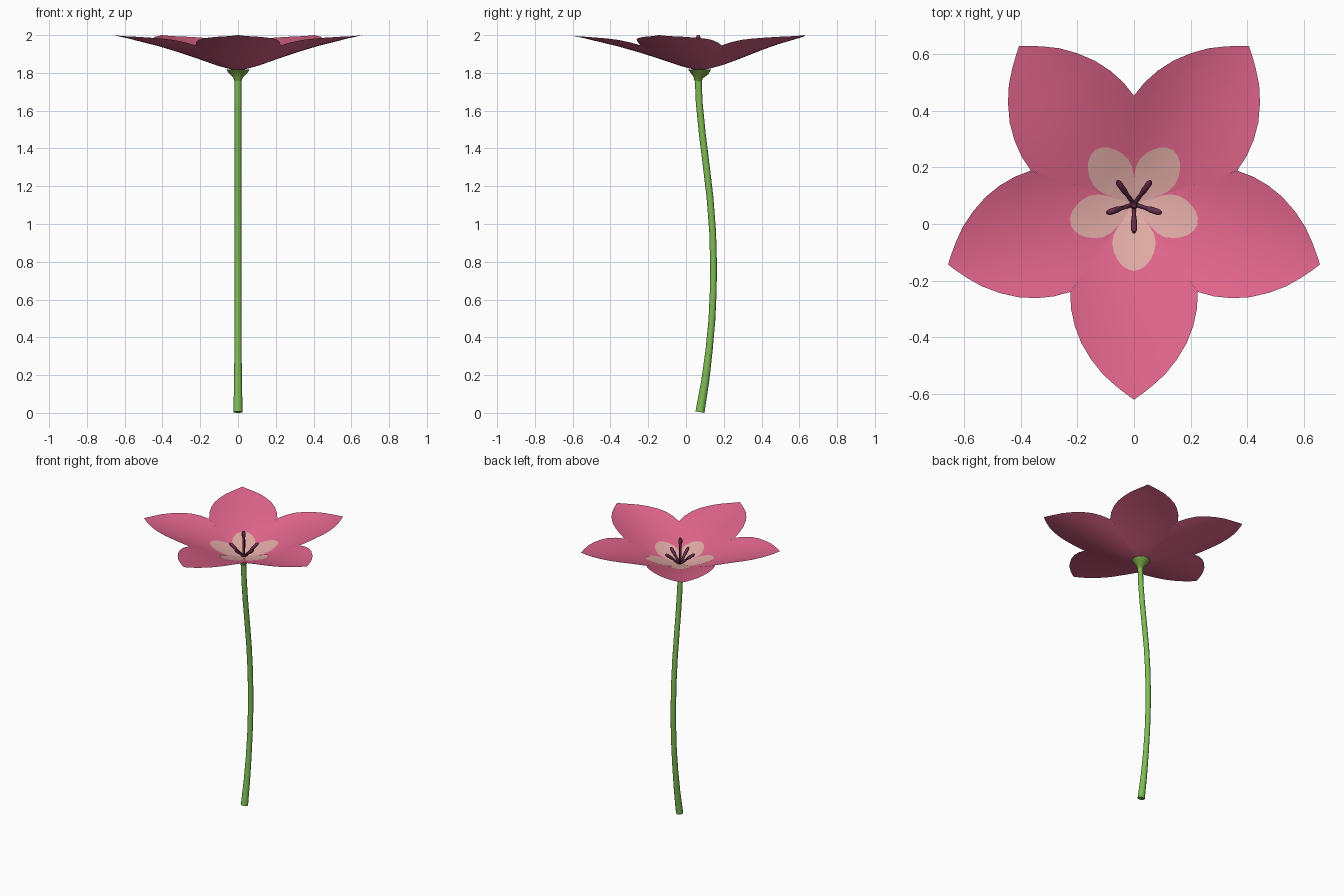
import bpy, bmesh, math
from mathutils import Vector

if "Cube" in bpy.data.objects:
    bpy.data.objects.remove(bpy.data.objects["Cube"])

CY = 0.07  # flower axis sits slightly behind the origin
ANGLES = [math.radians(-90 + 72 * i) for i in range(5)]


def material(name, rgb):
    m = bpy.data.materials.new(name)
    m.diffuse_color = (*rgb, 1)
    m.use_nodes = True
    m.node_tree.nodes["Principled BSDF"].inputs["Base Color"].default_value = m.diffuse_color
    return m


PINK = material("petal pink", (0.75, 0.13, 0.26))
PALE = material("pale pink", (0.76, 0.41, 0.38))
GREEN = material("stem green", (0.21, 0.51, 0.09))
OLIVE = material("calyx green", (0.19, 0.37, 0.055))
PLUM = material("stamen plum", (0.14, 0.026, 0.07))


def finish(bm, name, mat, angle=50):
    me = bpy.data.meshes.new(name)
    bm.to_mesh(me)
    bm.free()
    me.materials.append(mat)
    ob = bpy.data.objects.new(name, me)
    bpy.context.collection.objects.link(ob)
    bpy.ops.object.select_all(action='DESELECT')
    ob.select_set(True)
    bpy.context.view_layer.objects.active = ob
    bpy.ops.object.shade_smooth_by_angle(angle=math.radians(angle))
    return ob


def lerp(table, x):
    for (x0, y0), (x1, y1) in zip(table, table[1:]):
        if x <= x1:
            return y0 + (y1 - y0) * (x - x0) / (x1 - x0)
    return table[-1][1]


def tube(name, pts, radii, mat, sides=12):
    # round tube along a path, with closed ends
    bm = bmesh.new()
    pts = [Vector(p) for p in pts]
    rings = []
    for i, (p, r) in enumerate(zip(pts, radii)):
        t = (pts[min(i + 1, len(pts) - 1)] - pts[max(i - 1, 0)]).normalized()
        ref = Vector((1, 0, 0)) if abs(t.x) < 0.7 else Vector((0, 1, 0))
        b = t.cross(ref).normalized()
        a = b.cross(t)
        rings.append([bm.verts.new(p + r * (math.cos(k) * a + math.sin(k) * b))
                      for k in (2 * math.pi * j / sides for j in range(sides))])
    for r0, r1 in zip(rings, rings[1:]):
        for j in range(sides):
            k = (j + 1) % sides
            bm.faces.new((r0[j], r0[k], r1[k], r1[j]))
    bm.faces.new(rings[0])
    bm.faces.new(rings[-1])
    bmesh.ops.recalc_face_normals(bm, faces=bm.faces)
    return finish(bm, name, mat)


# petal centre line height, by distance from the flower axis
RISE = [(0, 1.81), (0.1, 1.837), (0.2, 1.871), (0.31, 1.906), (0.42, 1.938),
        (0.52, 1.962), (0.61, 1.984), (0.69, 2.0)]


def leaf(name, outline, angle, mat, lift=0.0, across=10):
    # cupped sheet with the given (distance, half width) outline
    bm = bmesh.new()
    rows = []
    for d, w in outline:
        row = []
        for j in range(across + 1):
            s = w * (2 * j / across - 1)
            z = lerp(RISE, d) + 0.04 * (s / 0.225) ** 2 + lift
            z = min(z, 2.0)
            row.append(bm.verts.new((d * math.cos(angle) - s * math.sin(angle),
                                     CY + d * math.sin(angle) + s * math.cos(angle), z)))
        rows.append(row)
    for r0, r1 in zip(rows, rows[1:]):
        for j in range(across):
            bm.faces.new((r0[j], r1[j], r1[j + 1], r0[j + 1]))
    bmesh.ops.remove_doubles(bm, verts=bm.verts, dist=0.0003)
    return finish(bm, name, mat)


PETAL = [(0, 0), (0.05, 0.0363), (0.1, 0.0727), (0.17, 0.1235), (0.24, 0.1744),
         (0.31, 0.225), (0.37, 0.222), (0.43, 0.209), (0.49, 0.186), (0.55, 0.15),
         (0.6, 0.11), (0.64, 0.066), (0.67, 0.028), (0.69, 0)]
# teardrop pale mark near the throat
MARK = [(0, 0), (0.04, 0.029), (0.08, 0.057), (0.11, 0.072), (0.14, 0.077),
        (0.17, 0.071), (0.195, 0.059), (0.215, 0.044), (0.229, 0.024), (0.236, 0)]

for i, a in enumerate(ANGLES):
    leaf(f"petal_{i + 1}", PETAL, a, PINK)
    leaf(f"petal_mark_{i + 1}", MARK, a, PALE, lift=0.004)
    # stamens leaning out over each petal, thicker at the tip
    path = [(d * math.cos(a), CY + d * math.sin(a), z) for d, z in
            ((0.005, 1.815), (0.045, 1.853), (0.06, 1.866), (0.09, 1.89), (0.1, 1.897))]
    tube(f"stamen_{i + 1}", path, (0.007, 0.008, 0.011, 0.011, 0.006), PLUM, 8)

# central pistil
tube("pistil", [(0, CY - 0.005, z) for z in (1.81, 1.95, 1.965, 1.99, 2.0)],
     (0.008, 0.008, 0.013, 0.013, 0.007), PLUM, 10)

# calyx under the petals
tube("calyx", [(0, CY - 0.007, 1.755), (0, CY - 0.005, 1.775), (0, CY, 1.80), (0, CY, 1.818)],
     (0.018, 0.025, 0.05, 0.062), OLIVE, 16)

# gently bowed stem
STEM = [(0.074, 0.004), (0.102, 0.17), (0.122, 0.33), (0.137, 0.49), (0.144, 0.64),
        (0.146, 0.78), (0.141, 0.96), (0.127, 1.14), (0.107, 1.31), (0.086, 1.48),
        (0.070, 1.64), (0.064, 1.79)]
tube("stem", [(0, y, z) for y, z in STEM],
     [0.024, 0.021, 0.019] + [0.018] * 9, GREEN, 12)
